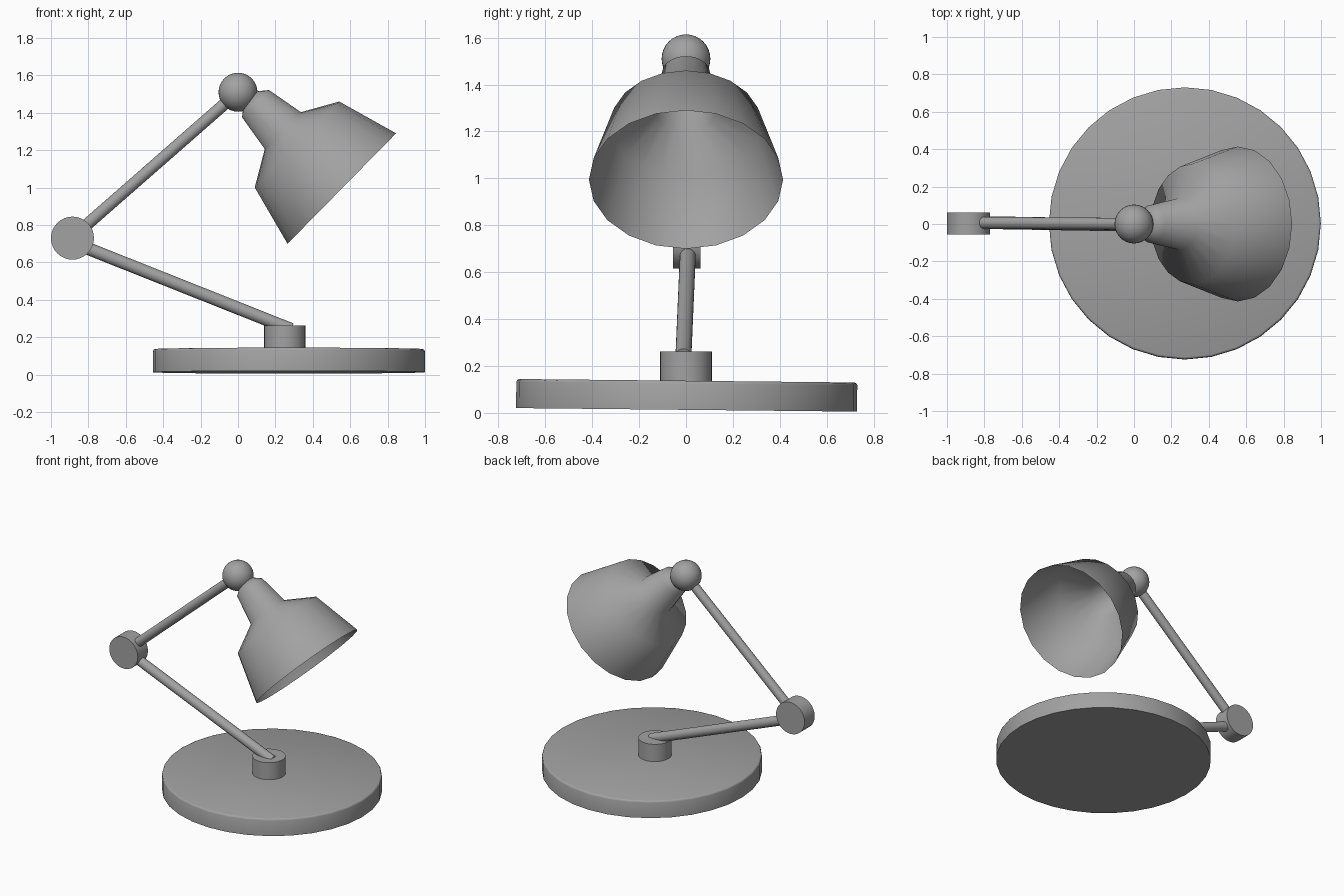
import bpy, bmesh, math
from mathutils import Vector

if "Cube" in bpy.data.objects:
    bpy.data.objects.remove(bpy.data.objects["Cube"])

grey = bpy.data.materials.new("warm_grey")
grey.diffuse_color = (0.36, 0.36, 0.36, 1)
grey.use_nodes = True
grey.node_tree.nodes["Principled BSDF"].inputs["Base Color"].default_value = grey.diffuse_color


def finish(ob, name, angle=40):
    ob.name = name
    ob.data.materials.append(grey)
    bpy.ops.object.select_all(action='DESELECT')
    ob.select_set(True)
    bpy.context.view_layer.objects.active = ob
    bpy.ops.object.shade_smooth_by_angle(angle=math.radians(angle))
    return ob


def rod(name, a, b, r, sides=32):
    """Cylinder from point a to point b."""
    a, b = Vector(a), Vector(b)
    bpy.ops.mesh.primitive_cylinder_add(vertices=sides, radius=r, depth=(b - a).length,
                                        location=(a + b) / 2)
    ob = bpy.context.object
    ob.rotation_mode = 'QUATERNION'
    ob.rotation_quaternion = (b - a).to_track_quat('Z', 'Y')
    return finish(ob, name)


def lathe(name, profile, origin, axis, sides):
    """Open shell revolved around axis; profile holds (radius, distance)."""
    bm = bmesh.new()
    rings = [[bm.verts.new((r * math.cos(2 * math.pi * i / sides),
                            r * math.sin(2 * math.pi * i / sides), h))
              for i in range(sides)] for r, h in profile]
    for lo, hi in zip(rings, rings[1:]):
        for i in range(sides):
            j = (i + 1) % sides
            bm.faces.new((lo[i], lo[j], hi[j], hi[i]))
    bm.faces.new(rings[-1])
    me = bpy.data.meshes.new(name)
    bm.to_mesh(me)
    bm.free()
    ob = bpy.data.objects.new(name, me)
    bpy.context.collection.objects.link(ob)
    ob.location = origin
    ob.rotation_mode = 'QUATERNION'
    ob.rotation_quaternion = Vector(axis).to_track_quat('Z', 'Y')
    return finish(ob, name, 100)


# Round foot, very slightly tipped, with a softened top edge
bpy.ops.mesh.primitive_cylinder_add(vertices=32, radius=0.727, depth=0.124,
                                    location=(0.272, 0.003, 0.075))
base = bpy.context.object
bm = bmesh.new()
bm.from_mesh(base.data)
top_edges = [e for e in bm.edges if all(v.co.z > 0 for v in e.verts)]
bmesh.ops.bevel(bm, geom=top_edges, offset=0.012, segments=2, profile=0.5, affect='EDGES')
bm.to_mesh(base.data)
bm.free()
base.rotation_euler.x = -0.0104
finish(base, "base", 50)

# Collar, arms and joints
rod("collar", (0.25, 0, 0.10), (0.25, 0, 0.262), 0.11)
rod("lower_arm", (0.285, -0.011, 0.242), (-0.88, 0.009, 0.705), 0.034)
rod("elbow_joint", (-0.885, -0.055, 0.73), (-0.885, 0.062, 0.73), 0.115)
rod("upper_arm", (-0.885, 0.007, 0.735), (0, 0, 1.51), 0.032)
bpy.ops.mesh.primitive_uv_sphere_add(segments=32, ring_count=16, radius=0.104,
                                     location=(0, 0, 1.51))
finish(bpy.context.object, "top_joint")

# Lamp shade: flared bowl, shoulder and neck in one open shell
lathe("shade", [(0.414, 0), (0.322, 0.336), (0.138, 0.442), (0.1025, 0.647), (0.05, 0.69)],
      (0.555, 0, 0.995), (-0.713, 0, 0.701), 20)
